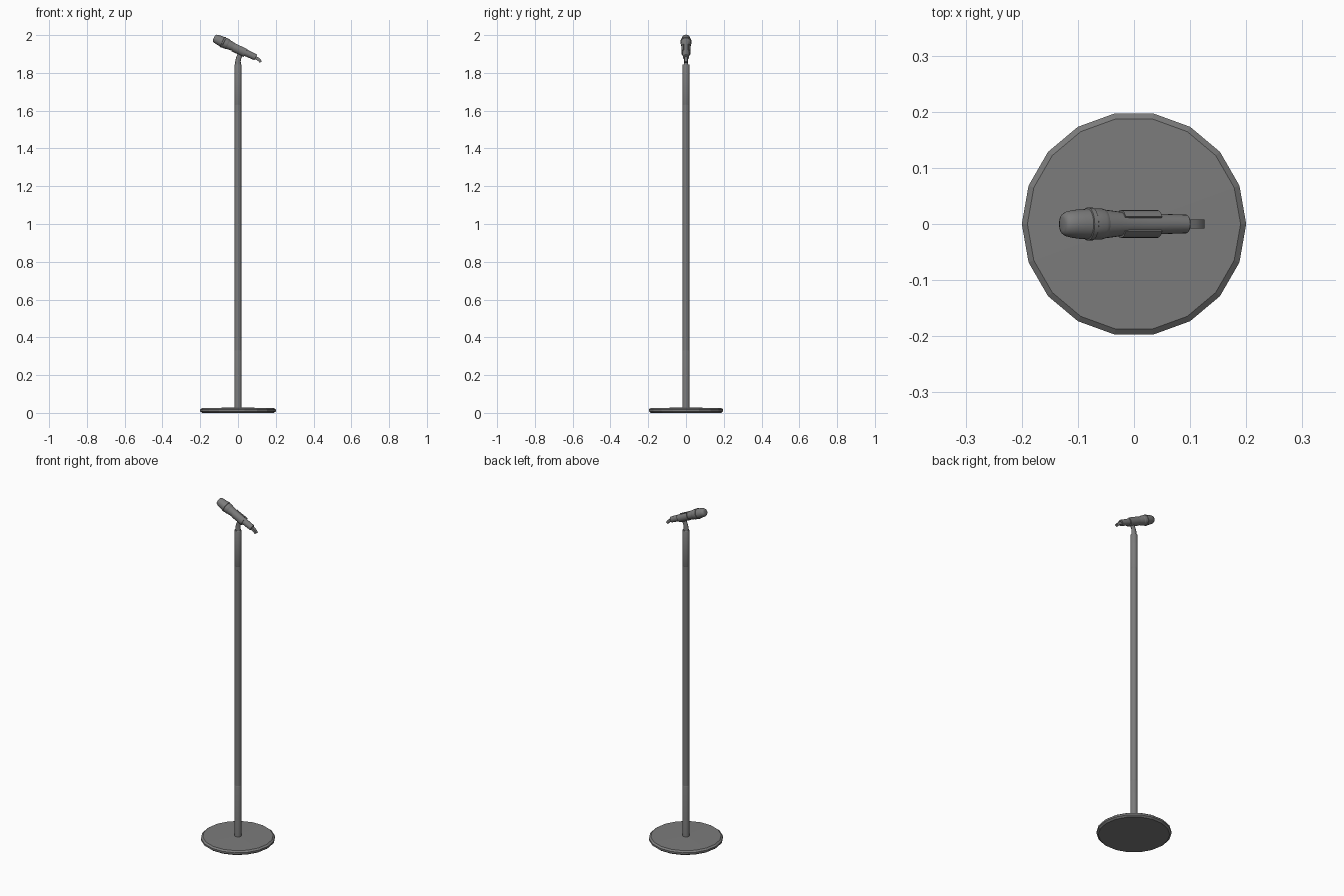
import bpy, bmesh, math
from mathutils import Matrix, Vector

if "Cube" in bpy.data.objects:
    bpy.data.objects.remove(bpy.data.objects["Cube"])

TILT = Matrix.Translation((0, 0, 1.926)) @ Matrix.Rotation(math.radians(25), 4, 'Y')
ALONG = TILT @ Matrix.Rotation(math.radians(90), 4, 'Y')   # local z runs head to tail

DARK = bpy.data.materials.new("dark_grey")
DARK.diffuse_color = (0.2, 0.2, 0.2, 1)
DARK.use_nodes = True
DARK.node_tree.nodes["Principled BSDF"].inputs["Base Color"].default_value = DARK.diffuse_color


def finish(name, bm, matrix=Matrix(), smooth=None):
    bmesh.ops.recalc_face_normals(bm, faces=bm.faces)
    me = bpy.data.meshes.new(name)
    bm.to_mesh(me)
    bm.free()
    me.transform(matrix)
    me.materials.append(DARK)
    ob = bpy.data.objects.new(name, me)
    bpy.context.collection.objects.link(ob)
    if smooth:
        bpy.ops.object.select_all(action='DESELECT')
        ob.select_set(True)
        bpy.context.view_layer.objects.active = ob
        bpy.ops.object.shade_smooth_by_angle(angle=math.radians(smooth))
    return ob


def skin(bm, rings):
    """Join rings of equal size and cap both ends."""
    rows = [[bm.verts.new(p) for p in ring] for ring in rings]
    n = len(rows[0])
    for a, b in zip(rows, rows[1:]):
        for i in range(n):
            j = (i + 1) % n
            bm.faces.new((a[i], a[j], b[j], b[i]))
    bm.faces.new(rows[0])
    bm.faces.new(rows[-1])


def circle(r, z, n):
    return [(r * math.cos(2 * math.pi * i / n), r * math.sin(2 * math.pi * i / n), z)
            for i in range(n)]


def lathe(name, profile, n, matrix=Matrix(), smooth=None):
    bm = bmesh.new()
    skin(bm, [circle(r, z, n) for r, z in profile])
    return finish(name, bm, matrix, smooth)


def tube(name, path, n, matrix=Matrix(), smooth=40, turn=0.0):
    """Sweep along (x, z, radius_in_plane, half_width) points in the xz plane."""
    bm = bmesh.new()
    rings = []
    for k, (x, z, r, w) in enumerate(path):
        a, b = path[max(k - 1, 0)], path[min(k + 1, len(path) - 1)]
        d = Vector((b[0] - a[0], 0, b[1] - a[1])).normalized()
        side = Vector((d.z, 0, -d.x))
        rings.append([Vector((x, 0, z)) + side * r * math.cos(t) + Vector((0, w * math.sin(t), 0))
                      for t in (turn + 2 * math.pi * i / n for i in range(n))])
    skin(bm, rings)
    return finish(name, bm, matrix, smooth)


# Floor disc with bevelled rim
lathe("base", [(0.19, 0), (0.2, 0.008), (0.2, 0.018), (0.19, 0.026), (0.02, 0.028)], 18)

# Telescopic pole with lower sleeve and upper grip
lathe("pole", [(0.018, 0.3), (0.018, 1.66)], 16, smooth=40)
lathe("lower_sleeve", [(0.0192, 0.02), (0.0192, 0.325), (0.018, 0.329)], 16, smooth=40)
lathe("upper_grip", [(0.018, 1.632), (0.0195, 1.636), (0.0195, 1.841), (0.0175, 1.845)],
      16, smooth=40)

# Bent holder arm, wide from the front and narrow from the side
tube("holder_arm", [(0, 1.842, 0.0155, 0.012), (0, 1.862, 0.0145, 0.011),
                    (0.003, 1.878, 0.0135, 0.0095), (0.009, 1.892, 0.014, 0.009),
                    (0.016, 1.905, 0.017, 0.009)], 12)

# Clip: open C-shaped cradle around the microphone body
outer, inner, steps = 0.025, 0.0195, 14
angles = [math.radians(-237 + 294 * i / steps) for i in range(steps + 1)]
section = [(outer, a) for a in angles] + [(inner, a) for a in reversed(angles)]
bm = bmesh.new()
rows = [[bm.verts.new((x, r * math.cos(a), r * math.sin(a))) for r, a in section]
        for x in (-0.026, 0.046)]
m = len(section)
for i in range(m):
    j = (i + 1) % m
    bm.faces.new((rows[0][i], rows[0][j], rows[1][j], rows[1][i]))
for row in rows:
    for i in range(steps):
        bm.faces.new((row[i], row[i + 1], row[m - 2 - i], row[m - 1 - i]))
finish("clip", bm, TILT, 40)

# Microphone: grille, collar rings, tapered body
lathe("grille", [(0.012, -0.141), (0.018, -0.139), (0.022, -0.133), (0.0245, -0.122),
                 (0.0265, -0.106), (0.0275, -0.091)], 20, ALONG, 40)
lathe("grille_ring", [(0.0275, -0.092), (0.0298, -0.091), (0.0298, -0.083), (0.028, -0.082)],
      20, ALONG, 30)
lathe("grille_collar", [(0.028, -0.083), (0.028, -0.065), (0.0265, -0.06), (0.0255, -0.058)],
      20, ALONG, 30)
lathe("microphone_body", [(0.0258, -0.06), (0.024, -0.044), (0.0205, -0.018), (0.019, 0.026),
                          (0.0165, 0.103), (0.0155, 0.104)], 20, ALONG, 30)

# Square cable plug drooping from the tail
tube("cable_plug", [(0.1, -0.002, 0.0115, 0.0115), (0.118, -0.003, 0.0115, 0.0115),
                    (0.129, -0.006, 0.0105, 0.0112), (0.138, -0.012, 0.0095, 0.011)],
     4, TILT, 30, math.pi / 4)
